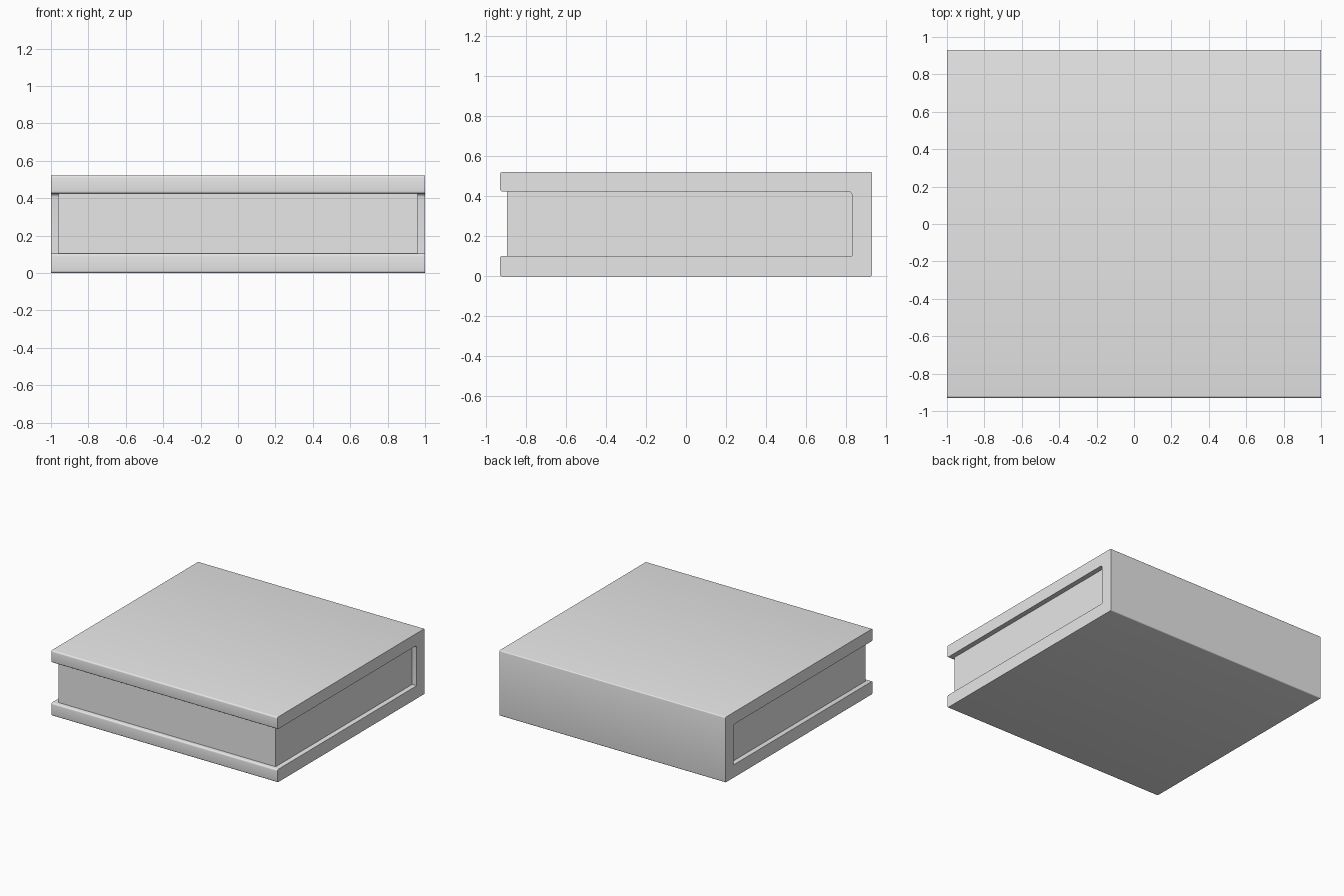
import bpy, bmesh, math

if "Cube" in bpy.data.objects:
    bpy.data.objects.remove(bpy.data.objects["Cube"])

grey = bpy.data.materials.new("light_grey")
grey.diffuse_color = (0.8, 0.8, 0.8, 1)
grey.use_nodes = True
grey.node_tree.nodes["Principled BSDF"].inputs["Base Color"].default_value = grey.diffuse_color


def arc(cy, cz, r, start, end, steps=4):
    """Points of a rounded corner in the side (y, z) plane."""
    return [(cy + r * math.cos(math.radians(start + (end - start) * i / steps)),
             cz + r * math.sin(math.radians(start + (end - start) * i / steps)))
            for i in range(steps + 1)]


def extrude_profile(name, profile, half_width):
    """Solid made by sweeping a side profile along x."""
    bm = bmesh.new()
    face = bm.faces.new([bm.verts.new((-half_width, y, z)) for y, z in profile])
    new = bmesh.ops.extrude_face_region(bm, geom=[face])["geom"]
    bmesh.ops.translate(bm, vec=(2 * half_width, 0, 0),
                        verts=[g for g in new if isinstance(g, bmesh.types.BMVert)])
    bmesh.ops.recalc_face_normals(bm, faces=bm.faces)
    mesh = bpy.data.meshes.new(name)
    bm.to_mesh(mesh)
    bm.free()
    mesh.materials.append(grey)
    obj = bpy.data.objects.new(name, mesh)
    bpy.context.collection.objects.link(obj)
    bpy.context.view_layer.objects.active = obj
    obj.select_set(True)
    bpy.ops.object.shade_smooth_by_angle(angle=math.radians(40))
    obj.select_set(False)
    return obj


FRONT, BACK, SPINE = -0.93, 0.93, 0.83   # y of board edges, back and inner spine
LOW, HIGH, TOP = 0.103, 0.425, 0.522     # z of board faces
R = 0.012

# Cover: two boards joined by the spine, one rounded C-shaped profile
cover = (arc(FRONT + R, R, R, 270, 180)
         + arc(FRONT + R, LOW - R, R, 180, 90)
         + [(SPINE, LOW)]
         + arc(SPINE - 0.02, HIGH - 0.02, 0.02, 0, 90)
         + arc(FRONT + R, HIGH + R, R, 270, 180)
         + arc(FRONT + R, TOP - R, R, 180, 90)
         + arc(BACK - 0.008, TOP - 0.008, 0.008, 90, 0)
         + arc(BACK - 0.008, 0.008, 0.008, 0, -90))
extrude_profile("cover", cover, 1.0)

# Page block: set in from the cover on three sides
pages = [(-0.895, LOW), (SPINE, LOW)]
pages += arc(SPINE - 0.02, HIGH - 0.02, 0.02, 0, 90)
pages += [(-0.895, HIGH)]
extrude_profile("page_block", pages, 0.96)
